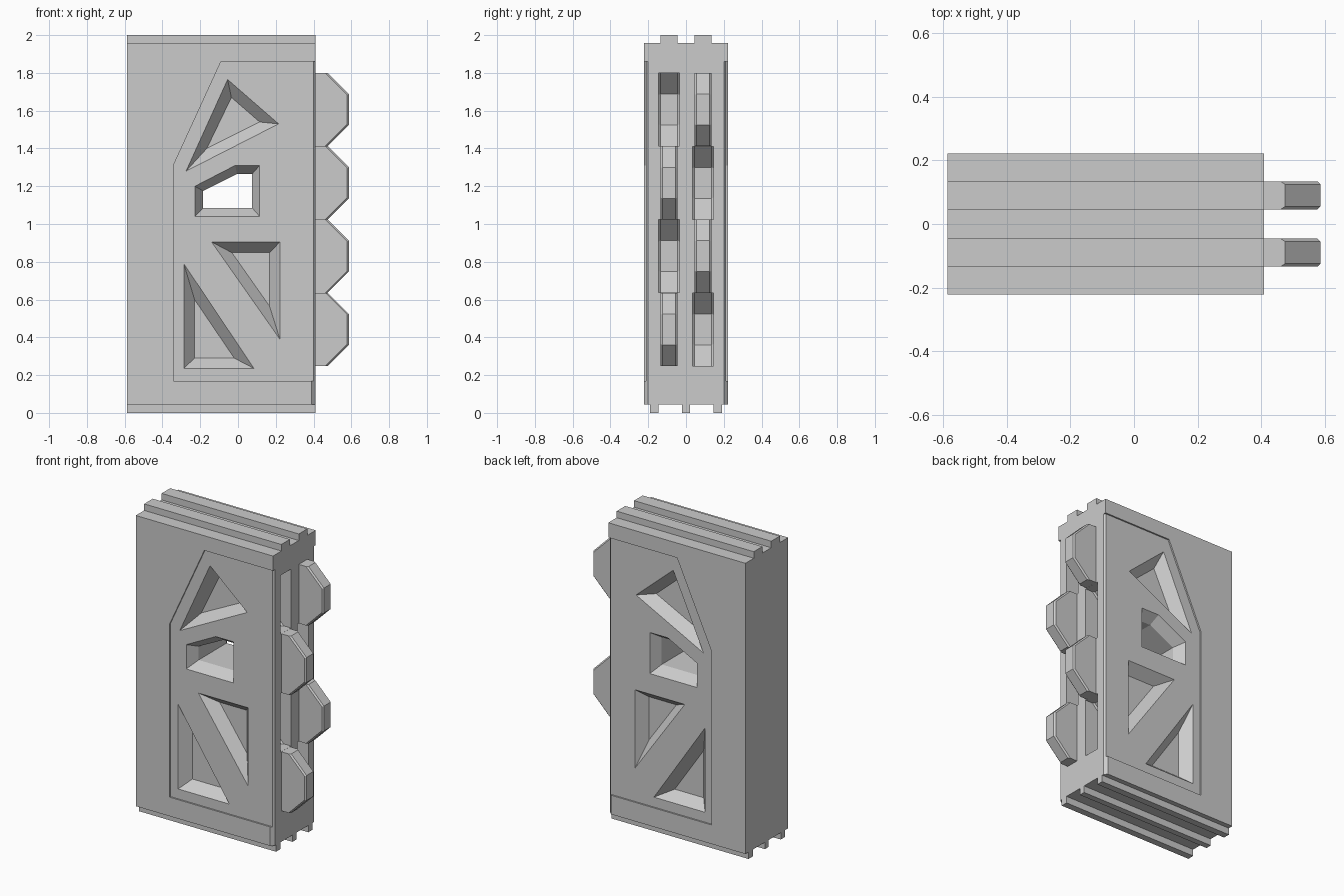
import bpy, bmesh

if "Cube" in bpy.data.objects:
    bpy.data.objects.remove(bpy.data.objects["Cube"])


def loft(name, rings):
    """Closed solid skinned through equal-length rings of 3D points."""
    bm = bmesh.new()
    vs = [[bm.verts.new(p) for p in r] for r in rings]
    n = len(rings[0])
    for a, b in zip(vs, vs[1:]):
        for i in range(n):
            j = (i + 1) % n
            bm.faces.new((a[i], a[j], b[j], b[i]))
    bm.faces.new(vs[0])
    bm.faces.new(vs[-1])
    bmesh.ops.recalc_face_normals(bm, faces=bm.faces)
    me = bpy.data.meshes.new(name)
    bm.to_mesh(me)
    bm.free()
    ob = bpy.data.objects.new(name, me)
    bpy.context.collection.objects.link(ob)
    return ob


def ring(pts, y):
    return [(x, y, z) for x, z in pts]


def cut(target, cutter):
    cutter.hide_render = True
    bpy.context.view_layer.objects.active = target
    m = target.modifiers.new("cut", 'BOOLEAN')
    m.operation, m.solver, m.object = 'DIFFERENCE', 'EXACT', cutter
    bpy.ops.object.modifier_apply(modifier=m.name)
    bpy.data.objects.remove(cutter)


# Door slab: end profile with two top rails and three bottom runners
LEFT, RIGHT, HALF = -0.588, 0.41, 0.222
B, T = 0.045, 1.957
half = [(0.02, 0), (0.02, B), (0.145, B), (0.145, 0), (0.19, 0), (0.19, B),
        (HALF, B), (HALF, T), (0.135, T), (0.135, 2), (0.046, 2), (0.046, T)]
profile = half + [(-y, z) for y, z in reversed(half)]
door = loft("door_slab", [[(x, y, z) for y, z in profile] for x in (LEFT, RIGHT)])

# Shallow panel recess and chamfered leading edges on both faces
panel = [(-0.342, 0.17), (0.5, 0.17), (0.5, 1.86), (-0.09, 1.86), (-0.342, 1.31)]
FACE = 0.212
for s in (-1, 1):
    cut(door, loft("panel_cutter", [ring(panel, s * FACE), ring(panel, s * 0.3)]))
    wedge = [(0.34, 0.272), (0.46, 0.152), (0.46, 0.272)]
    cut(door, loft("edge_cutter", [[(x, s * y, z) for x, y in wedge]
                                   for z in (B, 1.86)]))

# Triangular pockets with sloped walls: (outer outline, floor outline)
pockets = [
    ([(-0.055, 1.765), (0.215, 1.53), (-0.275, 1.28)],
     [(-0.035, 1.67), (0.115, 1.54), (-0.165, 1.40)]),
    ([(-0.14, 0.905), (0.222, 0.905), (0.222, 0.39)],
     [(-0.032, 0.848), (0.167, 0.848), (0.167, 0.565)]),
    ([(-0.287, 0.79), (-0.287, 0.235), (0.085, 0.235)],
     [(-0.23, 0.60), (-0.23, 0.29), (-0.02, 0.29)]),
]
FLOOR = 0.145
for s in (-1, 1):
    for outer, floor in pockets:
        cut(door, loft("pocket_cutter", [ring(outer, s * 0.3), ring(outer, s * FACE),
                                         ring(floor, s * FLOOR)]))

# Window passing right through, flared on both sides
w_out = [(-0.228, 1.04), (0.115, 1.04), (0.115, 1.31), (-0.015, 1.31), (-0.228, 1.20)]
w_in = [(-0.185, 1.085), (0.075, 1.085), (0.075, 1.265), (-0.005, 1.265), (-0.185, 1.175)]
cut(door, loft("window_cutter", [ring(w_out, -0.3), ring(w_out, -FACE), ring(w_in, -FLOOR),
                                 ring(w_in, FLOOR), ring(w_out, FACE), ring(w_out, 0.3)]))


# Interlocking edge: teeth and matching sockets alternate between two columns
def tooth_outline(z, h, d, e=0.0, root=0.0, gap=0.0):
    """Pointed tooth outline; e insets the slopes and tip only."""
    s, t, r = 0.065 - 1.414 * e, 0.177 - e, 0.112 + 0.414 * e
    pts = [(root, gap), (s, gap), (t, r), (t, h - r), (s, h - gap), (root, h - gap)]
    return [(RIGHT + d * x, z + dz) for x, dz in pts]


def tooth_rings(c, wide, narrow, **kw):
    full, inset = tooth_outline(**kw), tooth_outline(e=0.009, **kw)
    return [ring(inset, c - wide), ring(full, c - narrow),
            ring(full, c + narrow), ring(inset, c + wide)]


H = 0.388
for i in range(4):
    z = 0.248 + i * H
    c = -0.09 if i % 2 == 0 else 0.09
    cut(door, loft("socket_cutter", tooth_rings(-c, 0.055, 0.046, z=z, h=H, d=-1,
                                                root=-0.05, gap=0.0005)))
    loft(f"lock_tooth_{i + 1}", tooth_rings(c, 0.044, 0.035, z=z, h=H, d=1))
